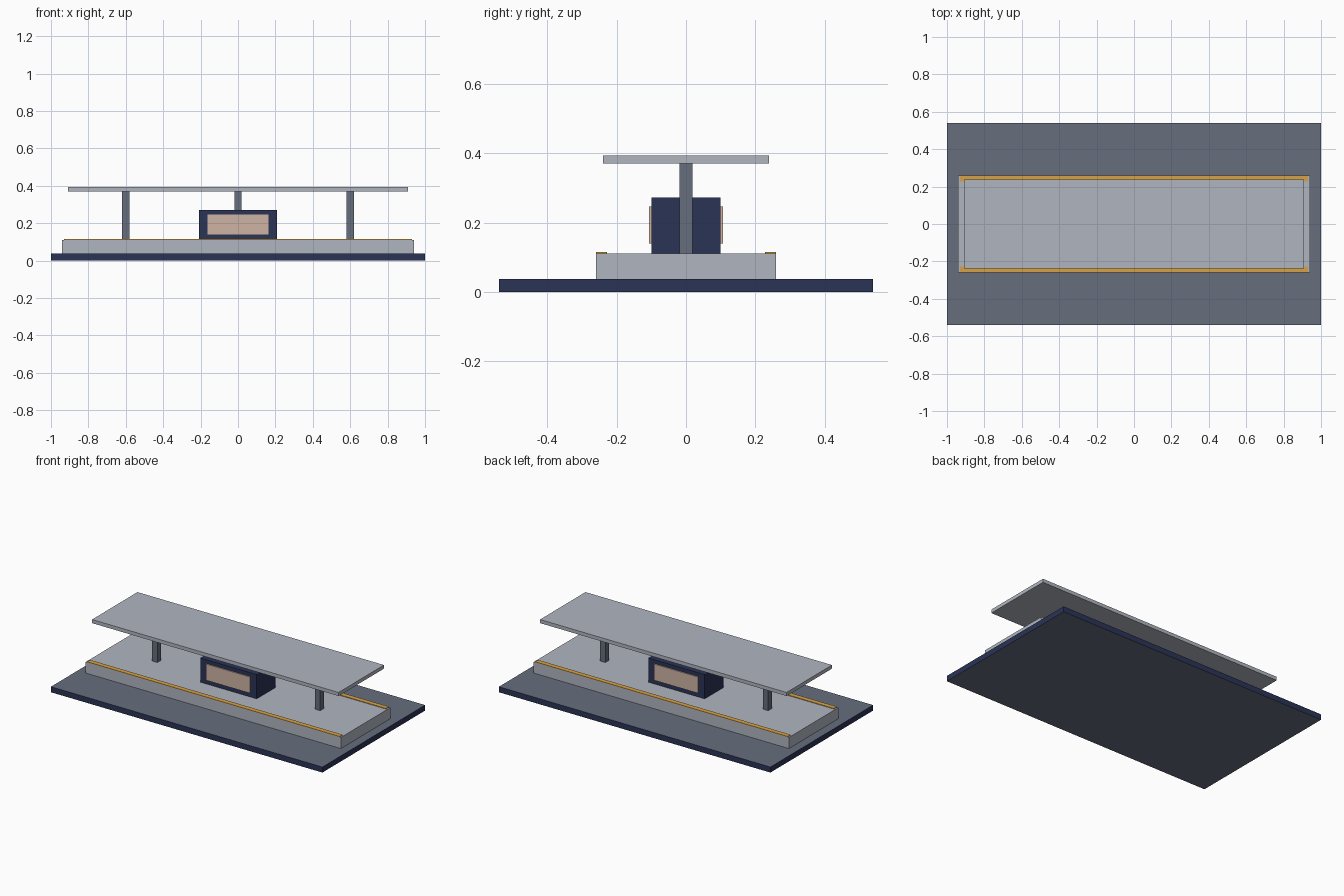
import bpy, bmesh

if "Cube" in bpy.data.objects:
    bpy.data.objects.remove(bpy.data.objects["Cube"])


def mat(name, hex_rgb):
    def lin(c):
        c /= 255
        return c / 12.92 if c <= 0.04045 else ((c + 0.055) / 1.055) ** 2.4
    m = bpy.data.materials.new(name)
    m.diffuse_color = [lin(int(hex_rgb[i:i + 2], 16)) for i in (0, 2, 4)] + [1]
    m.use_nodes = True
    m.node_tree.nodes["Principled BSDF"].inputs["Base Color"].default_value = m.diffuse_color
    return m


LIGHT = mat("light grey", "B0B6C0")
SLATE = mat("slate grey", "666E7D")
NAVY = mat("navy", "2A3356")
AMBER = mat("amber", "D6A248")
BEIGE = mat("warm beige", "CDB4A4")


def box(name, x, y, z, *mats):
    """Box from (min, max) ranges; a second material goes on the side faces."""
    bm = bmesh.new()
    bmesh.ops.create_cube(bm, size=1)
    for v in bm.verts:
        for i, (a, b) in enumerate((x, y, z)):
            v.co[i] = b if v.co[i] > 0 else a
    bm.normal_update()
    for f in bm.faces:
        f.material_index = 1 if len(mats) > 1 and abs(f.normal.z) < 0.5 else 0
    me = bpy.data.meshes.new(name)
    bm.to_mesh(me)
    bm.free()
    for m in mats:
        me.materials.append(m)
    ob = bpy.data.objects.new(name, me)
    bpy.context.collection.objects.link(ob)
    return ob


BASE, DECK, ROOF = 0.037, 0.111, 0.37

# Ground slab with navy rim, and raised platform
box("base_slab", (-1, 1), (-0.54, 0.54), (0, BASE), SLATE, NAVY)
box("platform", (-0.94, 0.94), (-0.26, 0.26), (BASE, DECK), LIGHT)

# Edge strips and kiosk panels, front and back
box("kiosk", (-0.208, 0.208), (-0.1, 0.1), (DECK, 0.272), NAVY)
for side, s in (("front", -1), ("back", 1)):
    box(side + "_edge_strip", (-0.93, 0.93), sorted((s * 0.228, s * 0.26)),
        (DECK, DECK + 0.004), AMBER)
    box(side + "_kiosk_panel", (-0.162, 0.162), sorted((s * 0.1, s * 0.107)),
        (0.139, 0.247), BEIGE)

# Posts and canopy
for name, x in (("left", -0.6), ("middle", 0), ("right", 0.6)):
    box(name + "_post", (x - 0.019, x + 0.019), (-0.019, 0.019), (DECK, ROOF), SLATE)
box("canopy", (-0.908, 0.908), (-0.239, 0.239), (ROOF, 0.394), LIGHT)
